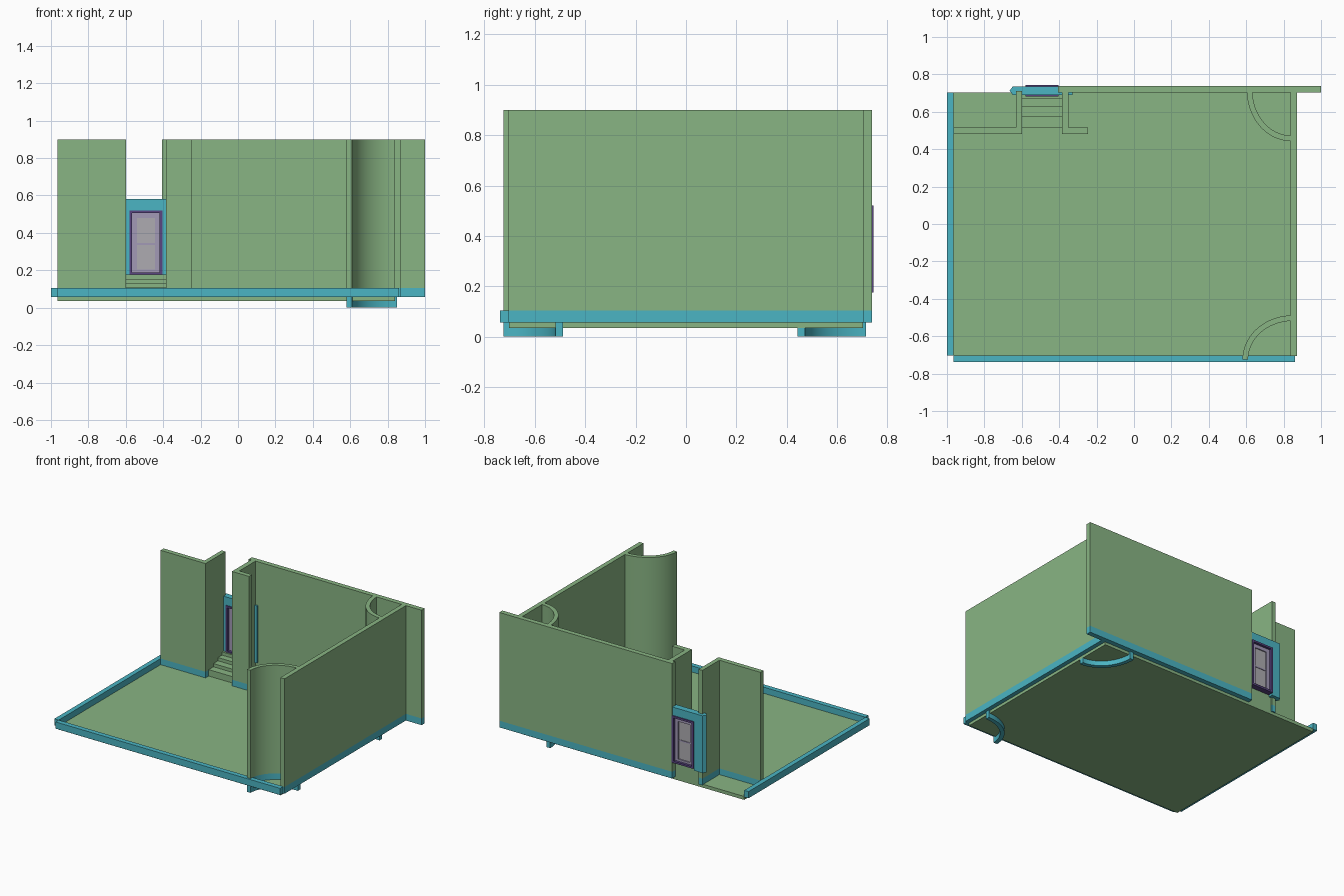
import bpy, bmesh, math

if "Cube" in bpy.data.objects:
    bpy.data.objects.remove(bpy.data.objects["Cube"])


def material(name, rgb):
    m = bpy.data.materials.new(name)
    m.diffuse_color = (*rgb, 1)
    m.use_nodes = True
    m.node_tree.nodes["Principled BSDF"].inputs["Base Color"].default_value = m.diffuse_color
    return m


GREEN = material("green", (0.25, 0.46, 0.23))
TEAL = material("teal", (0.07, 0.46, 0.55))
PURPLE = material("purple", (0.10, 0.06, 0.22))
LILAC = material("lilac", (0.36, 0.32, 0.47))
GLASS = material("pane_grey", (0.42, 0.41, 0.44))


def prism(name, pts, z0, z1, mat, smooth=False):
    """Extrude a plan outline from z0 to z1."""
    bm = bmesh.new()
    face = bm.faces.new([bm.verts.new((x, y, z0)) for x, y in pts])
    top = bmesh.ops.extrude_face_region(bm, geom=[face])["geom"]
    bmesh.ops.translate(bm, vec=(0, 0, z1 - z0),
                        verts=[v for v in top if isinstance(v, bmesh.types.BMVert)])
    bmesh.ops.recalc_face_normals(bm, faces=bm.faces[:])
    me = bpy.data.meshes.new(name)
    bm.to_mesh(me)
    bm.free()
    me.materials.append(mat)
    ob = bpy.data.objects.new(name, me)
    bpy.context.collection.objects.link(ob)
    if smooth:
        bpy.ops.object.select_all(action='DESELECT')
        ob.select_set(True)
        bpy.context.view_layer.objects.active = ob
        bpy.ops.object.shade_smooth_by_angle(angle=math.radians(30))
    return ob


def box(name, x0, x1, y0, y1, z0, z1, mat):
    return prism(name, [(x0, y0), (x1, y0), (x1, y1), (x0, y1)], z0, z1, mat)


def arc(cx, cy, rx, ry, sy, t=0.03, n=20):
    """Outline of a quarter-ring wall bulging towards -x and sy*y."""
    ang = [math.pi / 2 * i / n for i in range(n + 1)]
    outer = [(cx - rx * math.cos(a), cy + sy * ry * math.sin(a)) for a in ang]
    inner = [(cx - (rx - t) * math.cos(a), cy + sy * (ry - t) * math.sin(a)) for a in ang]
    return outer + inner[::-1]


BASE, SKIRT, TOP = 0.06, 0.105, 0.9

# Floor slab
box("floor", -0.965, 0.84, -0.703, 0.703, 0.035, BASE, GREEN)

# Low rim along the open front and left sides
box("front_rim", -0.965, 0.86, -0.739, -0.703, 0.056, SKIRT, TEAL)
box("left_rim", -1.0, -0.965, -0.703, 0.703, 0.056, SKIRT, TEAL)

# Straight and L-shaped walls, each standing on a teal skirting
plans = {
    "back_wall": [(-0.405, 0.703), (1.0, 0.703), (1.0, 0.739), (-0.405, 0.739)],
    "right_wall": [(0.838, -0.705), (0.872, -0.705), (0.872, 0.703), (0.838, 0.703)],
    "entry_left_wall": [(-0.965, 0.48), (-0.60, 0.48), (-0.60, 0.712),
                        (-0.632, 0.712), (-0.632, 0.515), (-0.965, 0.515)],
    "entry_right_wall": [(-0.385, 0.48), (-0.247, 0.48), (-0.247, 0.515),
                         (-0.35, 0.515), (-0.35, 0.703), (-0.385, 0.703)],
}
for name, pts in plans.items():
    prism(name, pts, SKIRT, TOP, GREEN)
    prism(name + "_skirting", pts, 0.056, SKIRT, TEAL)

# Curved corner walls, whose skirting drops below the floor
for name, pts in (("front_corner", arc(0.85, -0.725, 0.27, 0.237, 1)),
                  ("back_corner", arc(0.84, 0.715, 0.237, 0.272, -1))):
    prism(name + "_curved_wall", pts, SKIRT, TOP, GREEN, True)
    prism(name + "_curved_skirting", pts, 0.0, SKIRT, TEAL, True)

# Entry steps rising to the door
edges = [0.517, 0.572, 0.625, 0.672, 0.703]
for i in range(4):
    box(f"step_{i + 1}", -0.60, -0.385, edges[i], edges[i + 1],
        BASE, 0.107 + 0.0237 * i, GREEN)

# Door surround with a pointed outer end
DX0, DX1, DZ0, DZ1 = -0.58, -0.405, 0.175, 0.52
prism("surround_left_post", [(DX0, 0.69), (DX0, 0.736), (-0.648, 0.736),
                             (-0.665, 0.713), (-0.648, 0.69)], 0.16, 0.58, TEAL)
box("surround_right_post", DX1, -0.33, 0.69, 0.736, 0.16, 0.58, TEAL)
box("surround_header", DX0, DX1, 0.69, 0.736, DZ1, 0.58, TEAL)


def frame(name, x0, x1, z0, z1, y0, y1, w, mat):
    """Four bars around a rectangular opening."""
    box(name + "_left", x0, x0 + w, y0, y1, z0, z1, mat)
    box(name + "_right", x1 - w, x1, y0, y1, z0, z1, mat)
    box(name + "_bottom", x0 + w, x1 - w, y0, y1, z0, z0 + w, mat)
    box(name + "_top", x0 + w, x1 - w, y0, y1, z1 - w, z1, mat)


# Door frame, door leaf, panes and middle rail
frame("door_frame", DX0, DX1, DZ0, DZ1, 0.683, 0.744, 0.014, PURPLE)
frame("door_leaf", DX0 + 0.014, DX1 - 0.014, DZ0 + 0.003, DZ1 - 0.014,
      0.702, 0.726, 0.026, LILAC)
box("door_pane", -0.542, -0.443, 0.71, 0.718, 0.20, 0.485, GLASS)
box("door_middle_rail", -0.542, -0.443, 0.706, 0.722, 0.336, 0.346, LILAC)
